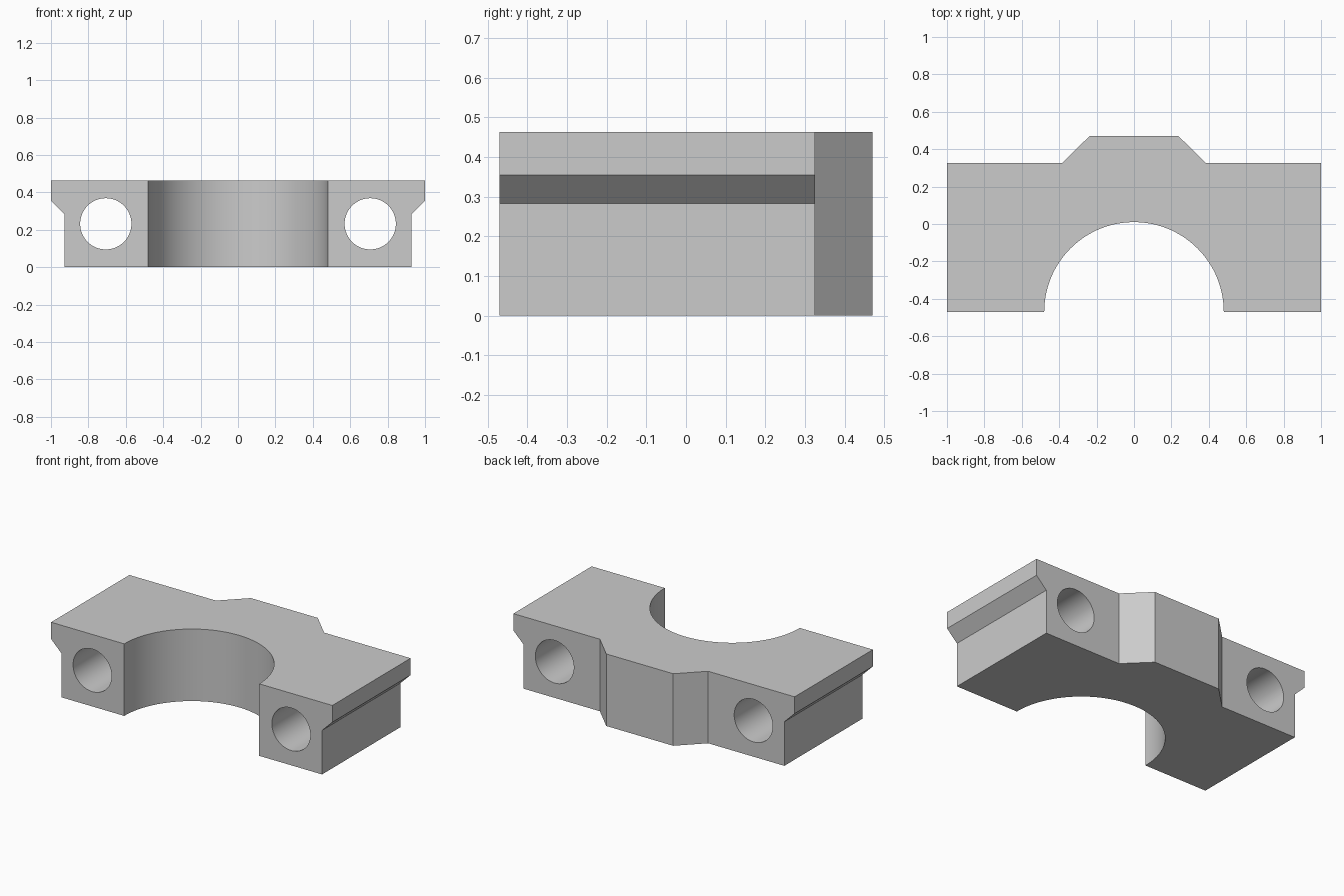
import bpy, bmesh
from math import pi, cos, sin, radians
from mathutils import Vector

default_cube = bpy.data.objects.get("Cube")
if default_cube:
    bpy.data.objects.remove(default_cube, do_unlink=True)

HEIGHT = 0.463
FRONT, SHOULDER, BACK = -0.47, 0.325, 0.47
BORE_RADIUS = 0.48
HOLE_X, HOLE_Z, HOLE_RADIUS = 0.707, 0.232, 0.137

grey = bpy.data.materials.new("plain grey")
grey.use_nodes = True
grey.diffuse_color = (0.6, 0.6, 0.6, 1)
grey.node_tree.nodes["Principled BSDF"].inputs["Base Color"].default_value = grey.diffuse_color


def prism(name, outline, sweep):
    """Solid made by sweeping a closed outline along a vector."""
    bm = bmesh.new()
    face = bm.faces.new([bm.verts.new(p) for p in outline])
    result = bmesh.ops.extrude_face_region(bm, geom=[face])
    moved = [g for g in result["geom"] if isinstance(g, bmesh.types.BMVert)]
    bmesh.ops.translate(bm, verts=moved, vec=Vector(sweep))
    bmesh.ops.recalc_face_normals(bm, faces=bm.faces)
    mesh = bpy.data.meshes.new(name)
    bm.to_mesh(mesh)
    bm.free()
    mesh.materials.append(grey)
    obj = bpy.data.objects.new(name, mesh)
    bpy.context.collection.objects.link(obj)
    return obj


def arc(radius, start, end, steps):
    return [(radius * cos(start + (end - start) * i / steps),
             radius * sin(start + (end - start) * i / steps)) for i in range(steps + 1)]


# Clamp body: plan outline with the half-round bore and the raised back boss
half = [(1, FRONT), (1, SHOULDER), (0.385, SHOULDER), (0.238, BACK)]
bore = [(x, y + FRONT) for x, y in arc(BORE_RADIUS, pi, 0, 64)]
plan = half + [(-x, y) for x, y in reversed(half)] + bore
body = prism("clamp_body", [(x, y, 0) for x, y in plan], (0, 0, HEIGHT))

# Cutters: undercut below each side lip, and a bolt hole through each arm
cutters = []
undercut = [(0.927, -0.1), (0.927, 0.283), (1.073, 0.427), (1.073, -0.1)]
circle = arc(HOLE_RADIUS, 0, 2 * pi, 64)[:-1]
for side, label in ((1, "left"), (-1, "right")):
    cutters.append(prism(label + "_undercut_cutter",
                         [(side * x, -0.6, z) for x, z in undercut], (0, 1.2, 0)))
    cutters.append(prism(label + "_bolt_hole_cutter",
                         [(side * HOLE_X + x, -0.6, HOLE_Z + z) for x, z in circle], (0, 1.2, 0)))

bpy.ops.object.select_all(action="DESELECT")
bpy.context.view_layer.objects.active = body
body.select_set(True)
for cutter in cutters:
    cutter.hide_render = True
    mod = body.modifiers.new(cutter.name, "BOOLEAN")
    mod.operation = "DIFFERENCE"
    mod.solver = "EXACT"
    mod.object = cutter
    bpy.ops.object.modifier_apply(modifier=mod.name)
for cutter in cutters:
    bpy.data.objects.remove(cutter, do_unlink=True)

# Smooth bore and holes, crisp edges elsewhere
bpy.ops.object.shade_smooth_by_angle(angle=radians(30))
